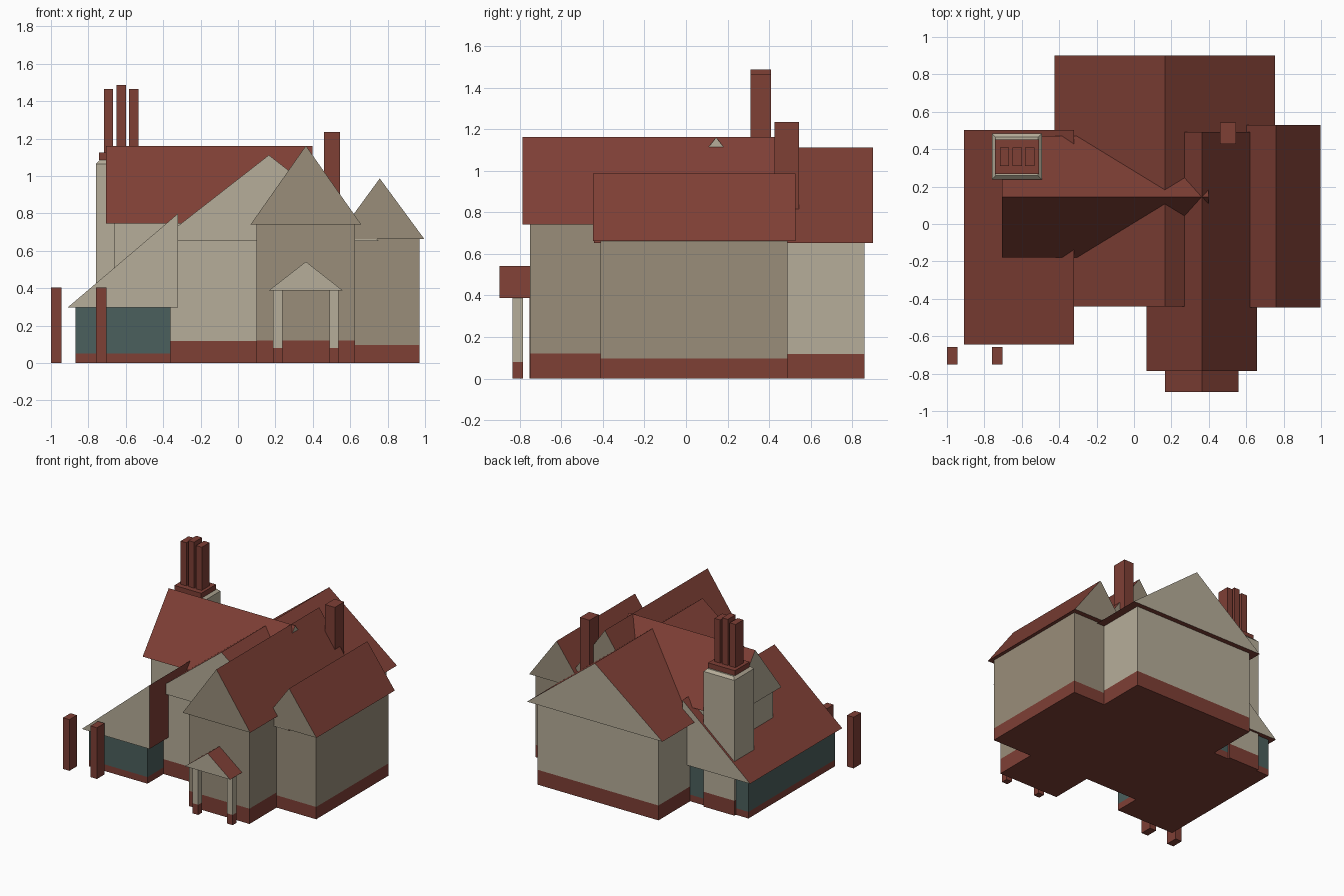
import bpy

if "Cube" in bpy.data.objects:
    bpy.data.objects.remove(bpy.data.objects["Cube"])


def material(name, rgb):
    m = bpy.data.materials.new(name)
    m.diffuse_color = (*rgb, 1)
    m.use_nodes = True
    m.node_tree.nodes["Principled BSDF"].inputs["Base Color"].default_value = m.diffuse_color
    return m


BRICK = material("brick", (0.21, 0.05, 0.036))
STONE = material("light_stone", (0.47, 0.42, 0.32))
DARK = material("dark_stone", (0.32, 0.27, 0.195))
GLASS = material("glass", (0.07, 0.115, 0.11))


def mesh(name, verts, faces, mats, slots=None):
    me = bpy.data.meshes.new(name)
    me.from_pydata(verts, [], faces)
    for m in mats:
        me.materials.append(m)
    for p, s in zip(me.polygons, slots or []):
        p.material_index = s
    ob = bpy.data.objects.new(name, me)
    bpy.context.collection.objects.link(ob)
    return ob


def box(name, x0, x1, y0, y1, z0, z1, mat, taper=0):
    """Box, with the top optionally drawn in by taper."""
    v = [(x, y, z) for z, t in ((z0, 0), (z1, taper))
         for x, y in ((x0 + t, y0 + t), (x1 - t, y0 + t), (x1 - t, y1 - t), (x0 + t, y1 - t))]
    f = [(3, 2, 1, 0), (4, 5, 6, 7)] + [(i, (i + 1) % 4, (i + 1) % 4 + 4, i + 4) for i in range(4)]
    return mesh(name, v, f, [mat])


def roof(name, profile, a, b, gable, along="y"):
    """Triangular prism: profile (eave, eave, ridge) as (across, z); gable ends get their own material."""
    if along == "y":
        v = [(u, t, z) for t in (a, b) for u, z in profile]
    else:
        v = [(t, -u, z) for t in (a, b) for u, z in profile]
    f = [(0, 1, 2), (5, 4, 3), (0, 3, 4, 1), (1, 4, 5, 2), (2, 5, 3, 0)]
    return mesh(name, v, f, [BRICK, gable], [1, 1, 0, 0, 0])


def walls(name, x0, x1, y0, y1, plinth, top, mat):
    box(name + "_plinth", x0, x1, y0, y1, 0, plinth, BRICK)
    box(name + "_walls", x0, x1, y0, y1, plinth, top, mat)


# Front gabled wing
walls("front_wing", 0.10, 0.625, -0.75, 0.45, 0.12, 0.742, DARK)
roof("front_wing_roof", [(0.068, 0.742), (0.658, 0.742), (0.363, 1.162)], -0.787, 0.492, DARK)

# Right wing
walls("right_wing", 0.55, 0.97, -0.412, 0.488, 0.097, 0.662, DARK)
roof("right_wing_roof", [(0.52, 0.662), (0.997, 0.662), (0.758, 0.987)], -0.447, 0.528, DARK)

# Broad central block
walls("central_block", -0.362, 0.69, -0.41, 0.86, 0.117, 0.652, STONE)
roof("central_roof", [(-0.425, 0.652), (0.755, 0.652), (0.165, 1.112)], -0.442, 0.9, STONE)

# Cross wing running left to right
walls("cross_wing", -0.662, 0.2, -0.14, 0.43, 0.117, 0.745, STONE)
roof("cross_wing_roof", [(-0.47, 0.745), (0.18, 0.745), (-0.145, 1.16)], -0.705, 0.397, STONE, "x")

# Glazed lean-to
walls("lean_to", -0.87, -0.362, -0.61, 0.465, 0.052, 0.298, GLASS)
roof("lean_to_roof", [(-0.91, 0.298), (-0.32, 0.298), (-0.32, 0.8)], -0.645, 0.502, STONE)

# Large chimney stack with three flues
walls("chimney_stack", -0.76, -0.492, 0.238, 0.484, 0.117, 1.065, STONE)
box("chimney_shoulder", -0.76, -0.492, 0.238, 0.484, 1.065, 1.085, STONE, 0.02)
box("chimney_cap", -0.743, -0.508, 0.268, 0.452, 1.085, 1.125, BRICK)
for i, top in enumerate((1.465, 1.487, 1.465)):
    x = -0.692 + i * 0.067
    box(f"flue_{i + 1}", x - 0.025, x + 0.025, 0.31, 0.408, 1.125, top, BRICK)

# Small chimney in the roof valley
box("small_chimney", 0.46, 0.545, 0.427, 0.543, 0.7, 1.235, BRICK)

# Porch
roof("porch_roof", [(0.165, 0.388), (0.56, 0.388), (0.363, 0.542)], -0.897, -0.75, STONE)
for side in (-1, 1):
    x = 0.363 + side * 0.15
    walls("porch_post", x - 0.025, x + 0.025, -0.835, -0.785, 0.08, 0.388, STONE)

# Gate posts
for x in (-1.0, -0.76):
    box("gate_post", x, x + 0.057, -0.752, -0.658, 0, 0.403, BRICK)
